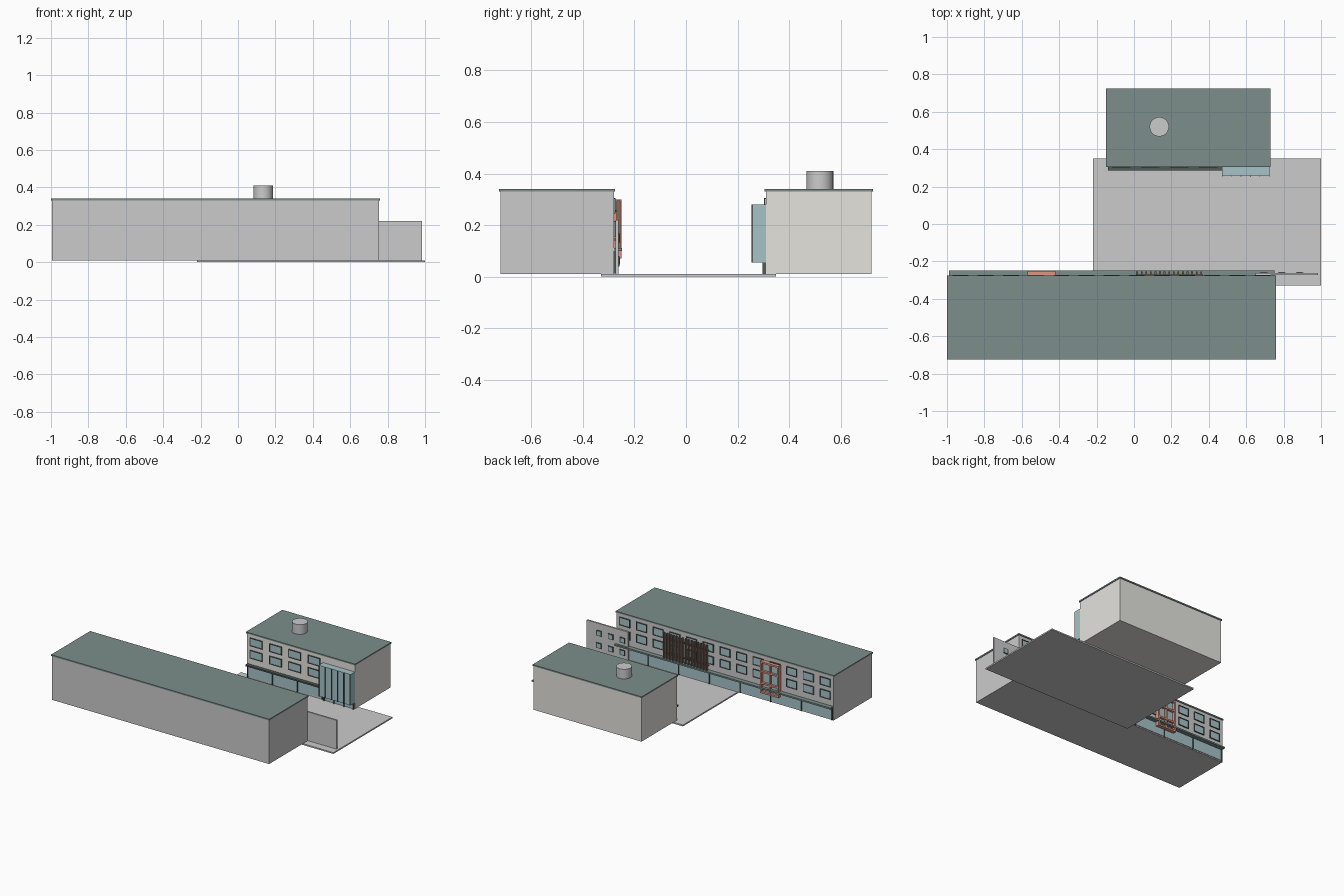
import bpy, bmesh
from mathutils import Matrix, Vector

if "Cube" in bpy.data.objects:
    bpy.data.objects.remove(bpy.data.objects["Cube"])


def mat(name, r, g, b):
    m = bpy.data.materials.new(name)
    m.diffuse_color = (r, g, b, 1)
    m.use_nodes = True
    m.node_tree.nodes["Principled BSDF"].inputs["Base Color"].default_value = m.diffuse_color
    return m


ROOF = mat("roof_green", 0.20, 0.27, 0.26)
GLASS = mat("glass_blue", 0.38, 0.55, 0.58)
DARK = mat("dark_metal", 0.08, 0.10, 0.10)
CREAM = mat("cream_wall", 0.78, 0.77, 0.73)
CORAL = mat("coral", 0.75, 0.30, 0.22)
WOOD = mat("wood", 0.22, 0.14, 0.10)


def boxes(name, items, material=None):
    """One object out of boxes given as (x0, x1, y0, y1, z0, z1)."""
    bm = bmesh.new()
    for x0, x1, y0, y1, z0, z1 in items:
        c = Vector(((x0 + x1) / 2, (y0 + y1) / 2, (z0 + z1) / 2))
        s = (abs(x1 - x0), abs(y1 - y0), z1 - z0, 1)
        bmesh.ops.create_cube(bm, size=1, matrix=Matrix.Translation(c) @ Matrix.Diagonal(s))
    me = bpy.data.meshes.new(name)
    bm.to_mesh(me)
    bm.free()
    ob = bpy.data.objects.new(name, me)
    bpy.context.collection.objects.link(ob)
    if material:
        me.materials.append(material)
    return ob


def frame(x0, x1, y0, y1, z0, z1, t):
    """Four bars around an opening in the facade plane."""
    return [(x0, x0 + t, y0, y1, z0, z1), (x1 - t, x1, y0, y1, z0, z1),
            (x0 + t, x1 - t, y0, y1, z0, z0 + t), (x0 + t, x1 - t, y0, y1, z1 - t, z1)]


def facade(prefix, x0, x1, y, d, cols, w, bays):
    """Two window rows above a glazed ground floor; d is the outward y direction."""
    pitch = (x1 - x0) / cols
    panes, frames = [], []
    for z in (0.185, 0.275):
        for i in range(cols):
            cx = x0 + (i + 0.5) * pitch
            a = (cx - w / 2, cx + w / 2)
            panes.append((*a, y, y + d * 0.003, z - 0.027, z + 0.027))
            frames += frame(*a, y, y + d * 0.007, z - 0.03, z + 0.03, 0.005)
    boxes(prefix + "_window_panes", panes, GLASS)
    boxes(prefix + "_window_frames", frames, DARK)
    # ground floor glazing with mullions
    boxes(prefix + "_ground_glazing", [(x0 + 0.01, x1 - 0.01, y, y + d * 0.004, 0.018, 0.098)], GLASS)
    step = (x1 - x0 - 0.02) / bays
    mull = [(x0 + 0.01 + i * step - 0.003, x0 + 0.01 + i * step + 0.003,
             y, y + d * 0.01, 0.012, 0.10) for i in range(bays + 1)]
    boxes(prefix + "_mullions", mull, DARK)


# paved court
boxes("plaza", [(-0.22, 1.0, -0.33, 0.35, 0, 0.01)])

# long building, facade towards the court
boxes("long_block", [(-0.995, 0.755, -0.72, -0.28, 0.01, 0.33)])
boxes("long_roof", [(-1.0, 0.76, -0.725, -0.275, 0.33, 0.34)], ROOF)
facade("long", -0.995, 0.755, -0.28, 1, 13, 0.085, 7)
boxes("long_canopy", [(-0.99, 0.75, -0.28, -0.248, 0.10, 0.111)], ROOF)

# timber slat screen
boxes("slat_screen", [(0.012 + i * 0.0245, 0.021 + i * 0.0245, -0.27, -0.255, 0.10, 0.295)
                      for i in range(15)], WOOD)
boxes("slat_rails", [(0.01, 0.37, -0.28, -0.27, z, z + 0.008) for z in (0.14, 0.25)], WOOD)

# coral bay frame with glass
bay = frame(-0.57, -0.42, -0.28, -0.25, 0.07, 0.30, 0.012)
bay += [(-0.558, -0.432, -0.28, -0.252, z, z + 0.012) for z in (0.135, 0.22)]
bay += [(-0.501, -0.489, -0.28, -0.256, 0.082, 0.288)]
boxes("bay_frame", bay, CORAL)
boxes("bay_glass", [(-0.558, -0.432, -0.28, -0.268, 0.082, 0.288)], GLASS)

# free standing screen wall with small square windows
boxes("screen_wall", [(0.65, 0.985, -0.274, -0.262, 0.01, 0.22)])
sq = [(x - 0.02, x + 0.02, -0.262, -0.258, z - 0.02, z + 0.02)
      for x in (0.695, 0.79, 0.885) for z in (0.06, 0.15)]
boxes("screen_wall_windows", sq, DARK)
boxes("screen_wall_panes", [(a + .006, b - .006, c, d + .001, e + .006, f - .006)
                            for a, b, c, d, e, f in sq], GLASS)

# short building
boxes("short_block", [(-0.145, 0.725, 0.31, 0.72, 0.01, 0.33)], CREAM)
boxes("short_roof", [(-0.15, 0.73, 0.305, 0.725, 0.33, 0.34)], ROOF)
facade("short", -0.145, 0.475, 0.31, -1, 4, 0.1, 3)
boxes("short_canopy", [(-0.14, 0.47, 0.285, 0.31, 0.10, 0.111)], DARK)

# projecting glass stair box with fins, entrance below
boxes("glass_box", [(0.47, 0.725, 0.26, 0.31, 0.055, 0.28)], GLASS)
boxes("glass_box_fins", [(0.47 + i * 0.0502, 0.474 + i * 0.0502, 0.254, 0.26, 0.055, 0.28)
                         for i in range(6)], DARK)
boxes("entrance_glazing", [(0.49, 0.715, 0.302, 0.31, 0.012, 0.05)], GLASS)
boxes("entrance_posts", [(x, x + 0.008, 0.296, 0.31, 0.01, 0.055)
                         for x in (0.48, 0.56, 0.64, 0.715)], DARK)

# rooftop drum
bpy.ops.mesh.primitive_cylinder_add(vertices=24, radius=0.052, depth=0.07, location=(0.135, 0.52, 0.375))
drum = bpy.context.object
drum.name = "roof_drum"
bpy.ops.object.shade_smooth_by_angle()
